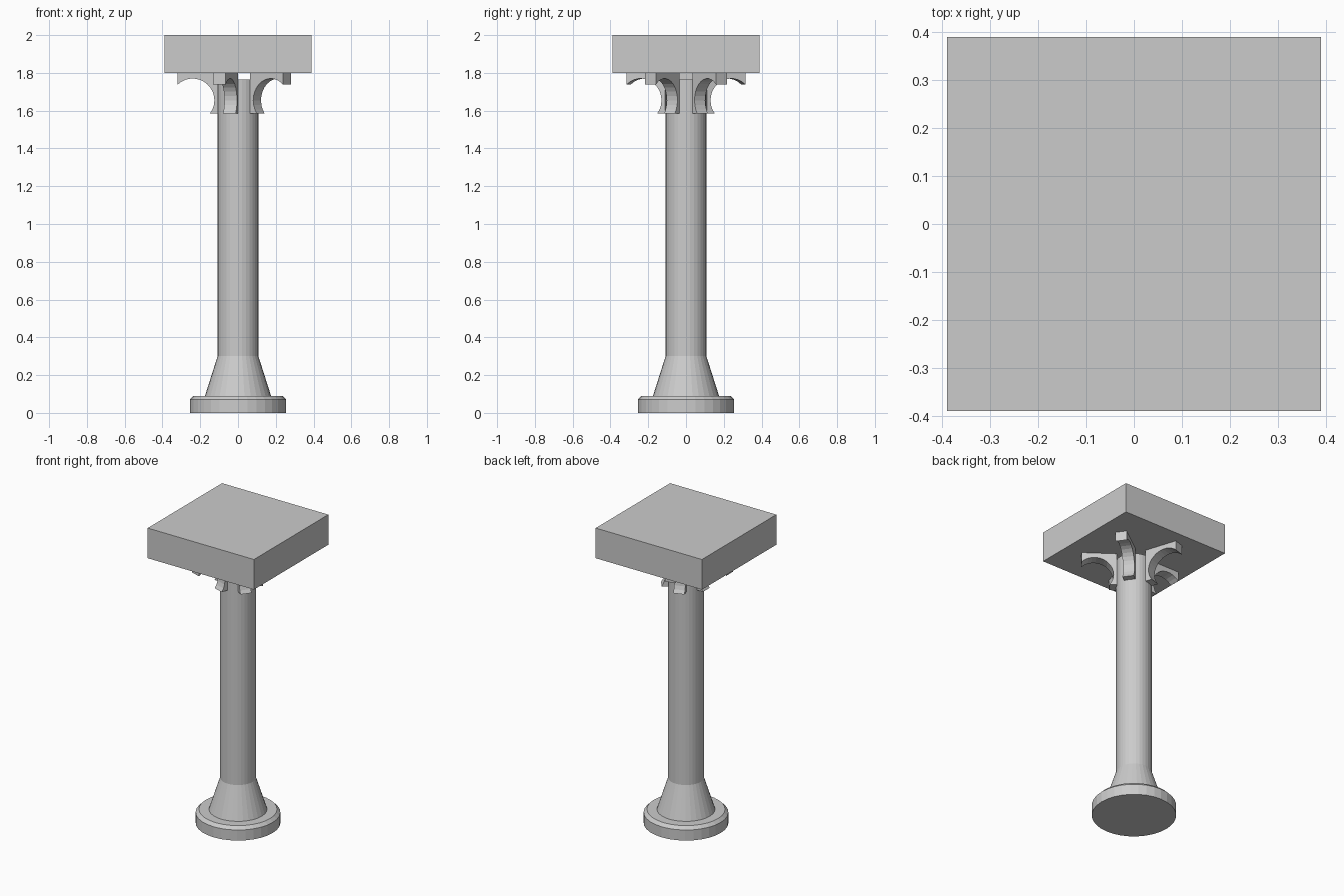
import bpy, bmesh, math
from mathutils import Matrix

if "Cube" in bpy.data.objects:
    bpy.data.objects.remove(bpy.data.objects["Cube"])

stone = bpy.data.materials.new("grey stone")
stone.diffuse_color = (0.6, 0.6, 0.6, 1)
stone.use_nodes = True
stone.node_tree.nodes["Principled BSDF"].inputs["Base Color"].default_value = stone.diffuse_color


def finish(name, bm):
    bmesh.ops.recalc_face_normals(bm, faces=bm.faces)
    mesh = bpy.data.meshes.new(name)
    bm.to_mesh(mesh)
    bm.free()
    mesh.materials.append(stone)
    obj = bpy.data.objects.new(name, mesh)
    bpy.context.collection.objects.link(obj)
    return obj


def turned(name, profile, sides=32):
    """Closed solid of revolution from (radius, z) rings."""
    bm = bmesh.new()
    rings = [[bm.verts.new((r * math.cos(2 * math.pi * i / sides),
                            r * math.sin(2 * math.pi * i / sides), z))
              for i in range(sides)] for r, z in profile]
    for a, b in zip(rings, rings[1:]):
        for i in range(sides):
            j = (i + 1) % sides
            bm.faces.new((a[i], a[j], b[j], b[i]))
    bm.faces.new(rings[0][::-1])
    bm.faces.new(rings[-1])
    return finish(name, bm)


def bracket(name, angle, half_width=0.035):
    """Bracket with a concave circular cut, built along +x then turned."""
    cx, cz, rad = 0.24, 1.655, 0.115
    a0 = math.atan2(1.585 - cz, -math.sqrt(rad**2 - (1.585 - cz)**2)) + 2 * math.pi
    a1 = math.acos((0.32 - cx) / rad)
    steps = 14
    outer = [(cx + rad * math.cos(a0 + (a1 - a0) * i / steps),
              cz + rad * math.sin(a0 + (a1 - a0) * i / steps))
             for i in range(steps + 1)]
    bm = bmesh.new()
    # strip of quads between the arc and the straight back/top edges
    corner = steps // 2
    back = [(0.105, 1.585 + (1.80 - 1.585) * i / corner) for i in range(corner + 1)]
    back += [(0.105 + (0.32 - 0.105) * i / (steps - corner), 1.80)
             for i in range(1, steps - corner + 1)]
    front = [(bm.verts.new((x, -half_width, z)), bm.verts.new((u, -half_width, w)))
             for (x, z), (u, w) in zip(outer, back)]
    faces = [bm.faces.new((a[0], a[1], b[1], b[0])) for a, b in zip(front, front[1:])]
    ext = bmesh.ops.extrude_face_region(bm, geom=faces, use_keep_orig=True)
    moved = [g for g in ext["geom"] if isinstance(g, bmesh.types.BMVert)]
    bmesh.ops.translate(bm, verts=moved, vec=(0, 2 * half_width, 0))
    bmesh.ops.rotate(bm, verts=bm.verts, cent=(0, 0, 0),
                     matrix=Matrix.Rotation(angle, 3, 'Z'))
    return finish(name, bm)


# round foot with chamfered rim, flared collar and shaft
turned("base_disc", [(0.255, 0), (0.255, 0.07), (0.235, 0.09)])
turned("flared_collar", [(0.175, 0.085), (0.175, 0.09), (0.108, 0.30)])
turned("shaft", [(0.108, 0.30), (0.108, 1.765)])

# square slab on top
bm = bmesh.new()
bmesh.ops.create_cube(bm, size=1)
bmesh.ops.scale(bm, vec=(0.78, 0.78, 0.20), verts=bm.verts)
bmesh.ops.translate(bm, vec=(0, 0, 1.90), verts=bm.verts)
finish("top_slab", bm)

# five brackets around the shaft
for k in range(5):
    bracket(f"bracket_{k + 1}", math.pi + k * 2 * math.pi / 5)
